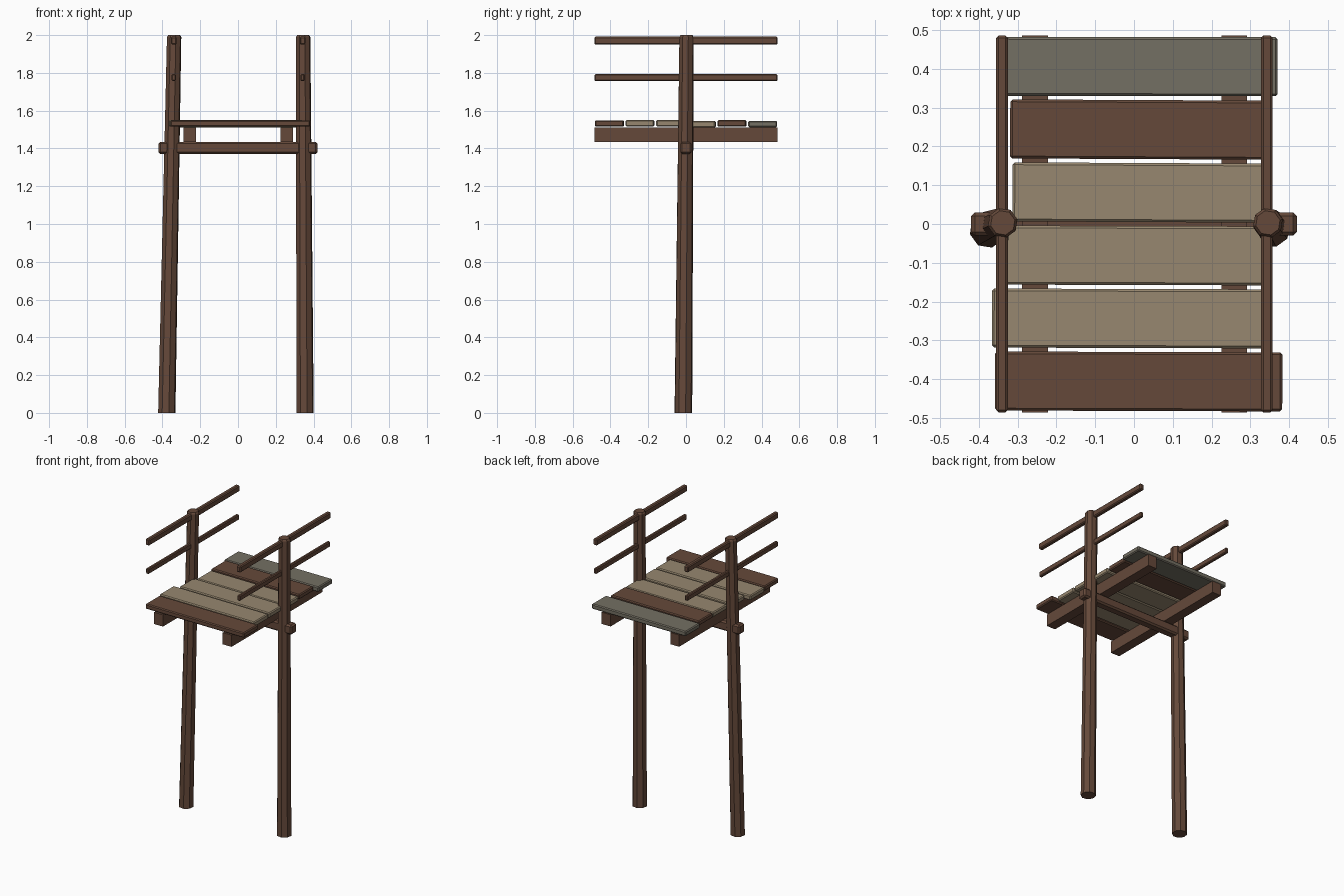
import bpy, bmesh, math
from mathutils import Vector

cube = bpy.data.objects.get("Cube")
if cube:
    bpy.data.objects.remove(cube, do_unlink=True)


def material(name, rgb):
    m = bpy.data.materials.new(name)
    m.use_nodes = True
    m.diffuse_color = (*rgb, 1)
    m.node_tree.nodes["Principled BSDF"].inputs["Base Color"].default_value = (*rgb, 1)
    return m


BROWN = material("brown wood", (0.13, 0.066, 0.042))
TAN = material("pale wood", (0.31, 0.245, 0.16))
GREY = material("weathered grey wood", (0.175, 0.16, 0.125))


def finish(name, bm, mat):
    bmesh.ops.recalc_face_normals(bm, faces=bm.faces)
    mesh = bpy.data.meshes.new(name)
    bm.to_mesh(mesh)
    bm.free()
    mesh.materials.append(mat)
    ob = bpy.data.objects.new(name, mesh)
    bpy.context.collection.objects.link(ob)
    return ob


def beam(name, xs, ys, zs, mat, bevel=0.0, turn=0.0):
    """Box between the given limits, with optional chamfer and a slight turn."""
    bm = bmesh.new()
    bmesh.ops.create_cube(bm, size=1)
    size = [b - a for a, b in (xs, ys, zs)]
    bmesh.ops.scale(bm, vec=size, verts=bm.verts)
    if bevel:
        bmesh.ops.bevel(bm, geom=bm.edges[:], offset=bevel, segments=1, affect='EDGES')
    ob = finish(name, bm, mat)
    ob.location = [(a + b) / 2 for a, b in (xs, ys, zs)]
    ob.rotation_euler.z = turn
    return ob


def post(name, foot, head, r_foot, r_head):
    """Tapered, slightly leaning eight-sided pole with a chamfered head."""
    foot, head = Vector(foot), Vector(head)
    bm = bmesh.new()
    loops = []
    for t, r in ((0, r_foot), (0.995, r_head), (1, r_head - 0.007)):
        c = foot.lerp(head, t)
        angles = [math.tau * (i + 0.3) / 8 for i in range(8)]
        loops.append([bm.verts.new(c + Vector((r * math.cos(a), r * math.sin(a), 0)))
                      for a in angles])
    for low, high in zip(loops, loops[1:]):
        for i in range(8):
            j = (i + 1) % 8
            bm.faces.new((low[i], low[j], high[j], high[i]))
    bm.faces.new(loops[0])
    bm.faces.new(loops[-1])
    return finish(name, bm, BROWN)


# Posts
post("right_post", (-0.377, -0.015, 0), (-0.338, 0.003, 2), 0.047, 0.039)
post("left_post", (0.355, -0.013, 0), (0.345, 0.003, 2), 0.047, 0.039)

# Cross beam and joists
beam("cross_beam", (-0.42, 0.42), (-0.03, 0.03), (1.37, 1.435), BROWN, 0.01)
for side, x in (("right", -0.255), ("left", 0.258)):
    beam(side + "_joist", (x - 0.033, x + 0.033), (-0.485, 0.485), (1.433, 1.512), BROWN)

# Hand rails
for side, x in (("right", -0.34), ("left", 0.342)):
    beam(side + "_top_rail", (x - 0.015, x + 0.015), (-0.485, 0.485), (1.95, 1.992), BROWN, 0.006)
    beam(side + "_middle_rail", (x - 0.011, x + 0.011), (-0.485, 0.485), (1.757, 1.793), BROWN, 0.005)

# Deck planks, front to back: left and right ends, lift, turn, colour
planks = [
    (-0.358, 0.382, 0.002, -0.003, BROWN),
    (-0.366, 0.345, 0.003, -0.003, TAN),
    (-0.33, 0.345, 0.003, -0.003, TAN),
    (-0.313, 0.345, -0.002, -0.005, TAN),
    (-0.319, 0.342, 0.003, -0.005, BROWN),
    (-0.335, 0.37, -0.001, -0.001, GREY),
]
pitch = 0.1622
for i, (x0, x1, lift, turn, mat) in enumerate(planks):
    y = (i - 2.5) * pitch
    beam(f"deck_plank_{i + 1}", (x0, x1), (y - 0.076, y + 0.076),
         (1.513 + lift, 1.547 + lift), mat, 0.006, turn)
